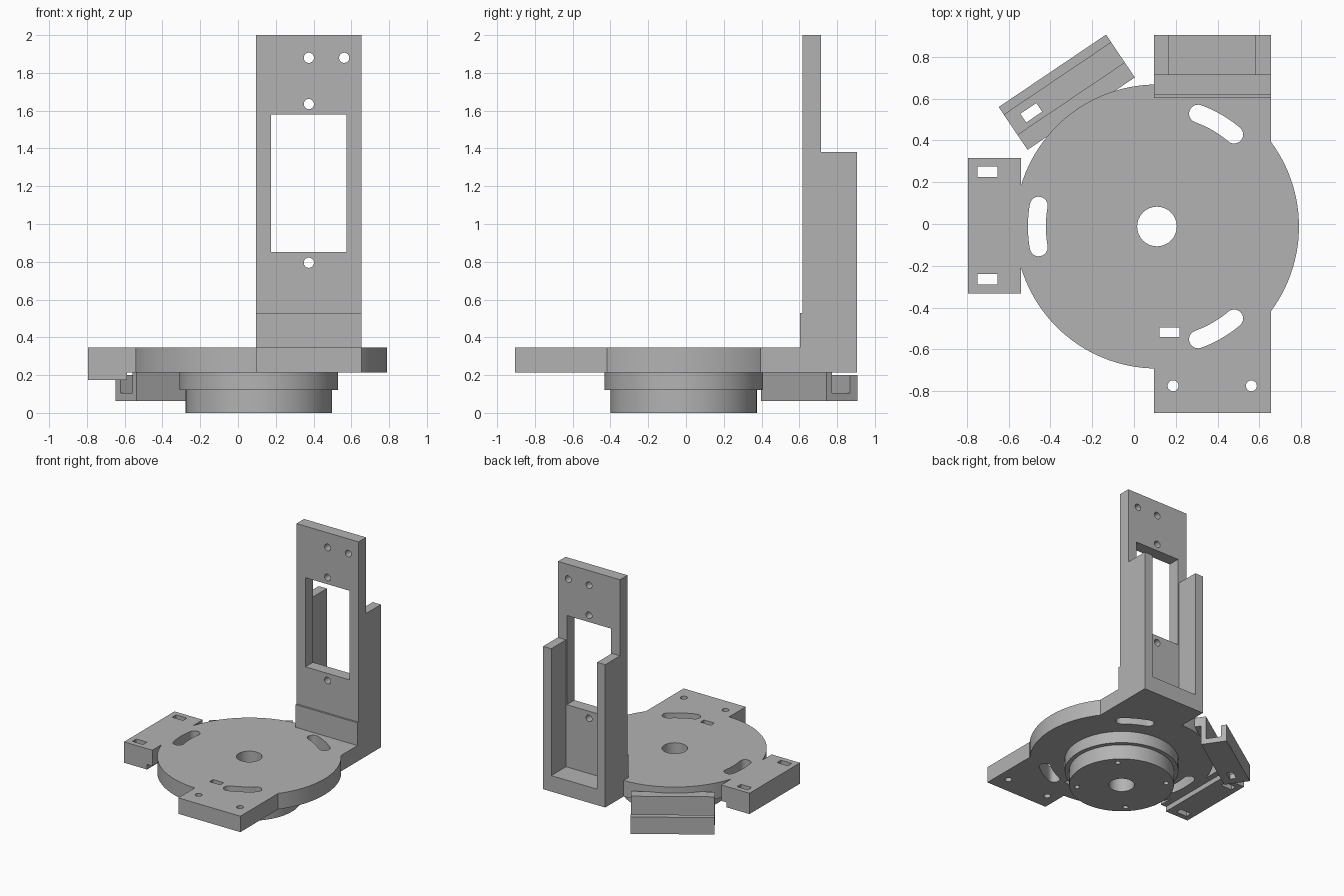
import bpy, bmesh, math
from mathutils import Matrix, Vector

if "Cube" in bpy.data.objects:
    bpy.data.objects.remove(bpy.data.objects["Cube"])

grey = bpy.data.materials.new("plain_grey")
grey.use_nodes = True
COLOR = (0.45, 0.45, 0.45, 1)
grey.diffuse_color = COLOR
grey.node_tree.nodes["Principled BSDF"].inputs["Base Color"].default_value = COLOR

CX, CY = 0.11, -0.012          # turntable axis
X0, X1 = 0.095, 0.655          # width of tabs and tower
Z0, Z1 = 0.215, 0.345          # plate thickness


def finish(name, bm):
    bmesh.ops.recalc_face_normals(bm, faces=bm.faces[:])
    mesh = bpy.data.meshes.new(name)
    bm.to_mesh(mesh)
    bm.free()
    mesh.materials.append(grey)
    ob = bpy.data.objects.new(name, mesh)
    bpy.context.scene.collection.objects.link(ob)
    return ob


def prism(name, points, low, high, axis="z"):
    """Extrude an outline along z, or an (x, z) outline along y."""
    def place(p, h):
        return (p[0], p[1], h) if axis == "z" else (p[0], h, p[1])
    bm = bmesh.new()
    face = bm.faces.new([bm.verts.new(place(p, low)) for p in points])
    out = bmesh.ops.extrude_face_region(bm, geom=[face])
    move = Vector(place((0, 0), high - low))
    verts = [v for v in out["geom"] if isinstance(v, bmesh.types.BMVert)]
    bmesh.ops.translate(bm, verts=verts, vec=move)
    return finish(name, bm)


def box(name, x0, x1, y0, y1, z0, z1):
    return prism(name, [(x0, y0), (x1, y0), (x1, y1), (x0, y1)], z0, z1)


def arc(cx, cy, r, start, end, steps):
    angles = [math.radians(start + (end - start) * i / steps) for i in range(steps + 1)]
    return [(cx + r * math.cos(a), cy + r * math.sin(a)) for a in angles]


def disc(name, x, y, r, low, high, axis="z", sides=128):
    return prism(name, arc(x, y, r, 0, 360, sides)[:-1], low, high, axis)


def drill(x, y, r, low, high, axis="z"):
    return disc("cutter", x, y, r, low, high, axis, 32)


def combine(ob, others, operation="DIFFERENCE"):
    """Apply booleans, then discard the helper solids."""
    for other in others:
        other.hide_render = True
        mod = ob.modifiers.new("cut", "BOOLEAN")
        mod.operation, mod.solver, mod.object = operation, "EXACT", other
    graph = bpy.context.evaluated_depsgraph_get()
    graph.update()
    mesh = bpy.data.meshes.new_from_object(ob.evaluated_get(graph))
    ob.modifiers.clear()
    ob.data = mesh
    for other in others:
        bpy.data.objects.remove(other)
    return ob


def curved_slot(angle):
    r, w, half = 0.575, 0.043, 10
    a0, a1 = angle - half, angle + half
    end = arc(CX, CY, r, a0, a1, 1)
    pts = arc(CX, CY, r + w, a0, a1, 12) + arc(*end[1], w, a1, a1 + 180, 12)[1:]
    pts += arc(CX, CY, r - w, a1, a0, 12)[1:] + arc(*end[0], w, a0 + 180, a0 + 360, 12)[1:-1]
    return prism("cutter", pts, 0.1, 0.5)


# Base plate: disc with front and back tabs, flat on the left bracket side
plate = disc("base_plate", CX, CY, 0.68, Z0, Z1)
combine(plate, [box("tab", X0, X1, -0.905, 0.905, Z0, Z1)], "UNION")
cuts = [curved_slot(a) for a in (60, 180, 300)]
cuts += [drill(x, -0.775, 0.026, 0.1, 0.5) for x in (0.187, 0.562)]
cuts += [box("cutter", 0.122, 0.217, -0.54, -0.495, 0.1, 0.5),
         box("cutter", -0.8, -0.54, -0.5, 0.5, 0.1, 0.5),
         drill(CX, CY, 0.095, 0.1, 0.5)]
combine(plate, cuts)

# Stepped hub under the plate, with four blind screw holes
hub = disc("hub", CX, CY, 0.387, 0, 0.15)
combine(hub, [disc("flange", CX, CY, 0.42, 0.12, Z0)], "UNION")
cuts = [drill(CX, CY, 0.095, -0.1, 0.5)]
cuts += [drill(*arc(CX, CY, 0.33, a, a, 1)[0], 0.02, -0.1, 0.1) for a in (45, 135, 225, 315)]
combine(hub, cuts)

# Upright tower: drilled face plate with a window
tower = box("tower_face", X0, X1, 0.618, 0.715, Z1, 2.0)
cuts = [drill(x, z, 0.027, 0.5, 0.8, "y")
        for x, z in ((0.375, 1.88), (0.562, 1.88), (0.375, 1.635), (0.375, 0.795))]
cuts.append(box("cutter", 0.175, 0.575, 0.5, 0.8, 0.853, 1.58))
combine(tower, cuts)
box("tower_foot_step", X0, X1, 0.603, 0.618, Z1, 0.53)
for side, x in (("right", X0), ("left", X1 - 0.073)):
    box(side + "_tower_wall", x, x + 0.073, 0.715, 0.905, Z1, 1.38)

# Side bracket with stepped underside and two slots
profile = [(-0.795, 0.175), (-0.587, 0.175), (-0.587, Z0), (-0.54, Z0), (-0.54, Z1), (-0.795, Z1)]
bracket = prism("side_bracket", profile, -0.333, 0.317, "y")
combine(bracket, [box("cutter", -0.75, -0.653, y - 0.025, y + 0.025, 0, 0.5) for y in (0.25, -0.265)])

# Angled channel bracket, modelled straight and then turned into place
profile = [(0, 0.062), (0.197, 0.062), (0.197, 0.22), (0.247, 0.22), (0.247, 0.295), (0.16, 0.295),
           (0.16, 0.105), (0.045, 0.105), (0.045, 0.2), (0, 0.2)]
channel = prism("channel_bracket", profile, 0, 0.62, "y")
combine(channel, [box("cutter", 0.085, 0.135, 0.068, 0.16, 0, 0.15)])
channel.data.transform(Matrix.Translation((-0.648, 0.56, 0)) @ Matrix.Rotation(math.radians(-56), 4, "Z"))

# Smooth the round walls, keep machined edges crisp
bpy.ops.object.select_all(action="DESELECT")
for ob in (plate, hub, tower):
    ob.select_set(True)
bpy.context.view_layer.objects.active = plate
bpy.ops.object.shade_smooth_by_angle(angle=math.radians(30))
